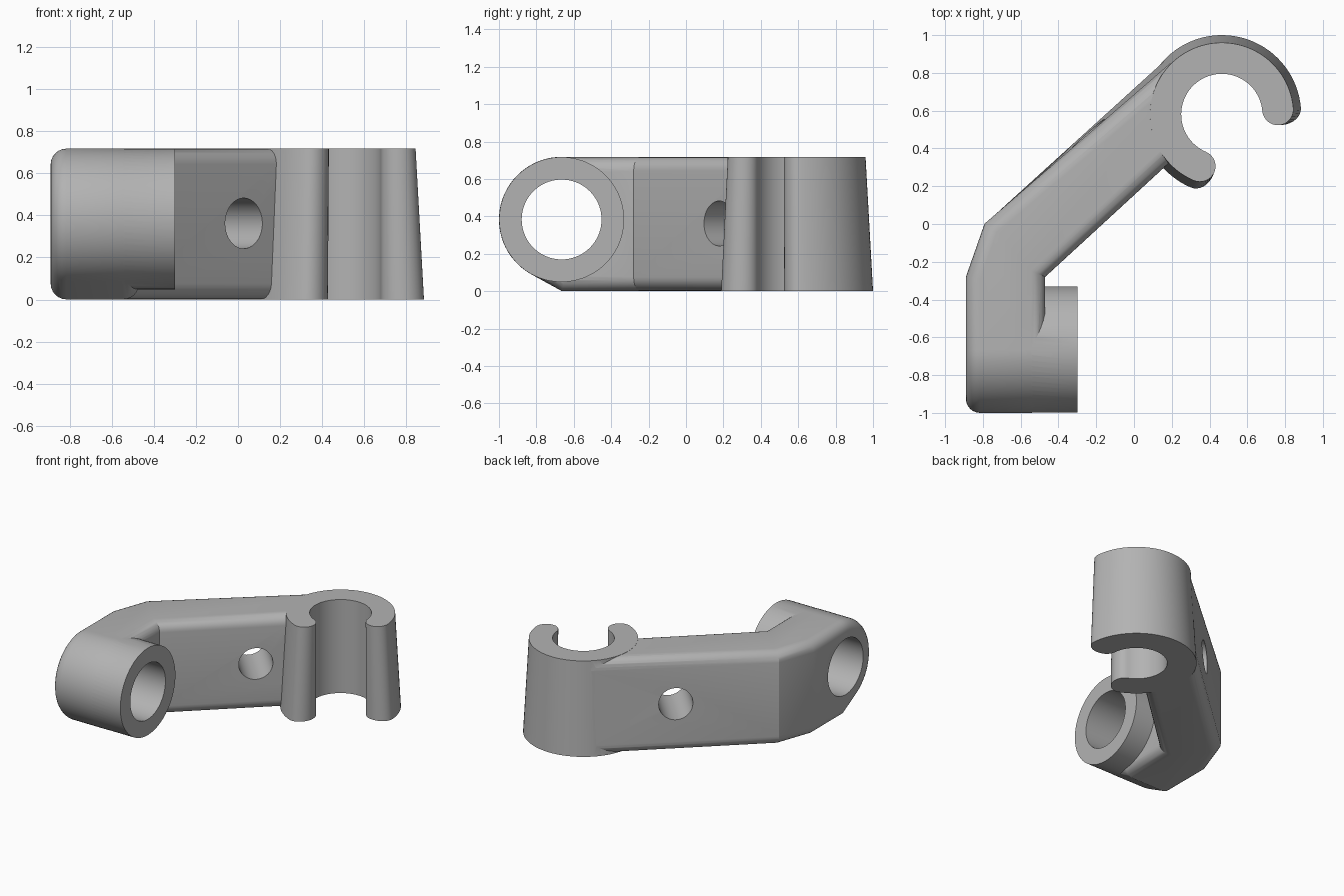
import bpy, bmesh
from math import radians, cos, sin
from mathutils import Vector

if "Cube" in bpy.data.objects:
    bpy.data.objects.remove(bpy.data.objects["Cube"])

H = 0.718                                  # overall height
CLIP = Vector((0.465, 0.58, 0))            # clip centre
RING_Y, RING_Z, RING_R = -0.665, 0.383, 0.335
BACK, INNER, BEND = -0.89, -0.47, -0.28    # leg walls and inner corner
ALONG = (CLIP - Vector((INNER, BEND, 0))).normalized()
OUT = Vector((-ALONG.y, ALONG.x, 0))       # outward normal of the arm

grey = bpy.data.materials.new("grey plastic")
grey.use_nodes = True
color = (0.45, 0.45, 0.45, 1)
grey.diffuse_color = color
grey.node_tree.nodes["Principled BSDF"].inputs["Base Color"].default_value = color


def make_object(name, bm):
    bmesh.ops.recalc_face_normals(bm, faces=bm.faces)
    mesh = bpy.data.meshes.new(name)
    bm.to_mesh(mesh)
    bm.free()
    mesh.materials.append(grey)
    ob = bpy.data.objects.new(name, mesh)
    bpy.context.collection.objects.link(ob)
    return ob


def cylinder(name, start, end, radius):
    start, end = Vector(start), Vector(end)
    bm = bmesh.new()
    bmesh.ops.create_cone(bm, cap_ends=True, segments=72, radius1=radius,
                          radius2=radius, depth=(end - start).length)
    ob = make_object(name, bm)
    ob.rotation_mode = 'QUATERNION'
    ob.rotation_quaternion = (end - start).to_track_quat('Z', 'Y')
    ob.location = (start + end) / 2
    return ob


def combine(target, other, operation):
    mod = target.modifiers.new("combine", 'BOOLEAN')
    mod.operation, mod.object, mod.solver = operation, other, 'EXACT'
    bpy.context.view_layer.update()
    bpy.context.view_layer.objects.active = target
    bpy.ops.object.modifier_apply(modifier=mod.name)
    bpy.data.objects.remove(other)


def make_arm():
    """Rounded leg and slanted arm as one bevelled body."""
    bm = bmesh.new()
    low, high = 0.001, H - 0.001
    steps = 30
    side = []
    for i in range(steps + 1):
        a = radians(90 + 152 * i / steps)
        side.append((RING_Y + RING_R * cos(a), RING_Z + RING_R * sin(a)))
    side[0] = (RING_Y, high)
    side.append((RING_Y, low))
    outer = [bm.verts.new((BACK, y, z)) for y, z in side]
    inner = [bm.verts.new((INNER, y, z)) for y, z in side]

    def pair(x, y):
        return [bm.verts.new((x, y, z)) for z in (low, high)]
    corner = pair(BACK, BEND)
    elbow = pair(-0.79, 0.0)
    inside = pair(INNER, BEND)
    tip_in = pair(CLIP.x, CLIP.y)
    # the outer wall drafts inward towards the top of the clip
    tip_out = [bm.verts.new(CLIP + OUT * d + Vector((0, 0, z)))
               for d, z in ((0.418, low), (0.38, high))]

    walls = [bm.faces.new(outer + corner), bm.faces.new(inner + inside)]
    for a, b in ((corner, elbow), (elbow, tip_out), (inside, tip_in)):
        walls.append(bm.faces.new((a[0], b[0], b[1], a[1])))
    bm.faces.new((tip_in[0], tip_out[0], tip_out[1], tip_in[1]))
    rims = [bm.faces.new((outer[i], outer[i + 1], inner[i + 1], inner[i]))
            for i in range(len(side) - 1)]
    for level, end in ((0, -1), (1, 0)):
        rims.append(bm.faces.new((outer[end], corner[level], elbow[level],
                                  tip_out[level], tip_in[level],
                                  inside[level], inner[end])))
    edges = [e for e in bm.edges
             if any(f in walls for f in e.link_faces)
             and any(f in rims for f in e.link_faces)]
    bmesh.ops.recalc_face_normals(bm, faces=bm.faces)
    bmesh.ops.bevel(bm, geom=edges, offset=0.075, segments=6, profile=0.5,
                    affect='EDGES', clamp_overlap=False)
    return make_object("bracket", bm)


def clip_outline(outer_r, z, first=5, last=247, bore=0.215, tip=0.083):
    """Open ring with rounded ends."""
    mid, half = (outer_r + bore) / 2, (outer_r - bore) / 2
    pts = []

    def polar(r, a):
        return Vector((cos(a), sin(a), 0)) * r

    def arc(r, a0, a1, n=60):
        pts.extend(polar(r, radians(a0 + (a1 - a0) * i / n)) for i in range(n + 1))

    def round_end(a, way):
        a = radians(a)
        tangent = Vector((-sin(a), cos(a), 0)) * way
        for i in range(1, 16):
            t = radians(180 * i / 16)
            pts.append(polar(mid + way * half * cos(t), a) + tangent * tip * sin(t))

    arc(outer_r, first, last)
    round_end(last, 1)
    arc(bore, last, first)
    round_end(first, -1)
    return [p + CLIP + Vector((0, 0, z)) for p in pts]


def make_clip():
    bm = bmesh.new()
    bottom = [bm.verts.new(p) for p in clip_outline(0.42, 0)]
    top = [bm.verts.new(p) for p in clip_outline(0.38, H)]
    bm.faces.new(bottom)
    bm.faces.new(top)
    for i in range(len(top)):
        bm.faces.new((bottom[i - 1], bottom[i], top[i], top[i - 1]))
    return make_object("clip", bm)


# Arm, cleared where the clip's bore passes
bracket = make_arm()
combine(bracket, cylinder("clip_clearance", CLIP - Vector((0, 0, 1)),
                          CLIP + Vector((0, 0, 2)), 0.26), 'DIFFERENCE')

# Ring at the front end, with its through hole
combine(bracket, cylinder("ring", (-0.62, RING_Y, RING_Z),
                          (-0.30, RING_Y, RING_Z), RING_R - 0.001), 'UNION')
combine(bracket, cylinder("ring_hole", (-1.2, RING_Y, RING_Z),
                          (0, RING_Y, RING_Z), 0.2135), 'DIFFERENCE')

# Bolt hole across the arm
bolt = Vector((0.025, 0.18, 0.362))
combine(bracket, cylinder("bolt_hole", bolt - OUT * 0.2, bolt + OUT * 0.7, 0.12),
        'DIFFERENCE')

# Open clip at the far end
combine(bracket, make_clip(), 'UNION')

bpy.ops.object.select_all(action='DESELECT')
bracket.select_set(True)
bpy.context.view_layer.objects.active = bracket
bpy.ops.object.shade_smooth_by_angle(angle=radians(25))
